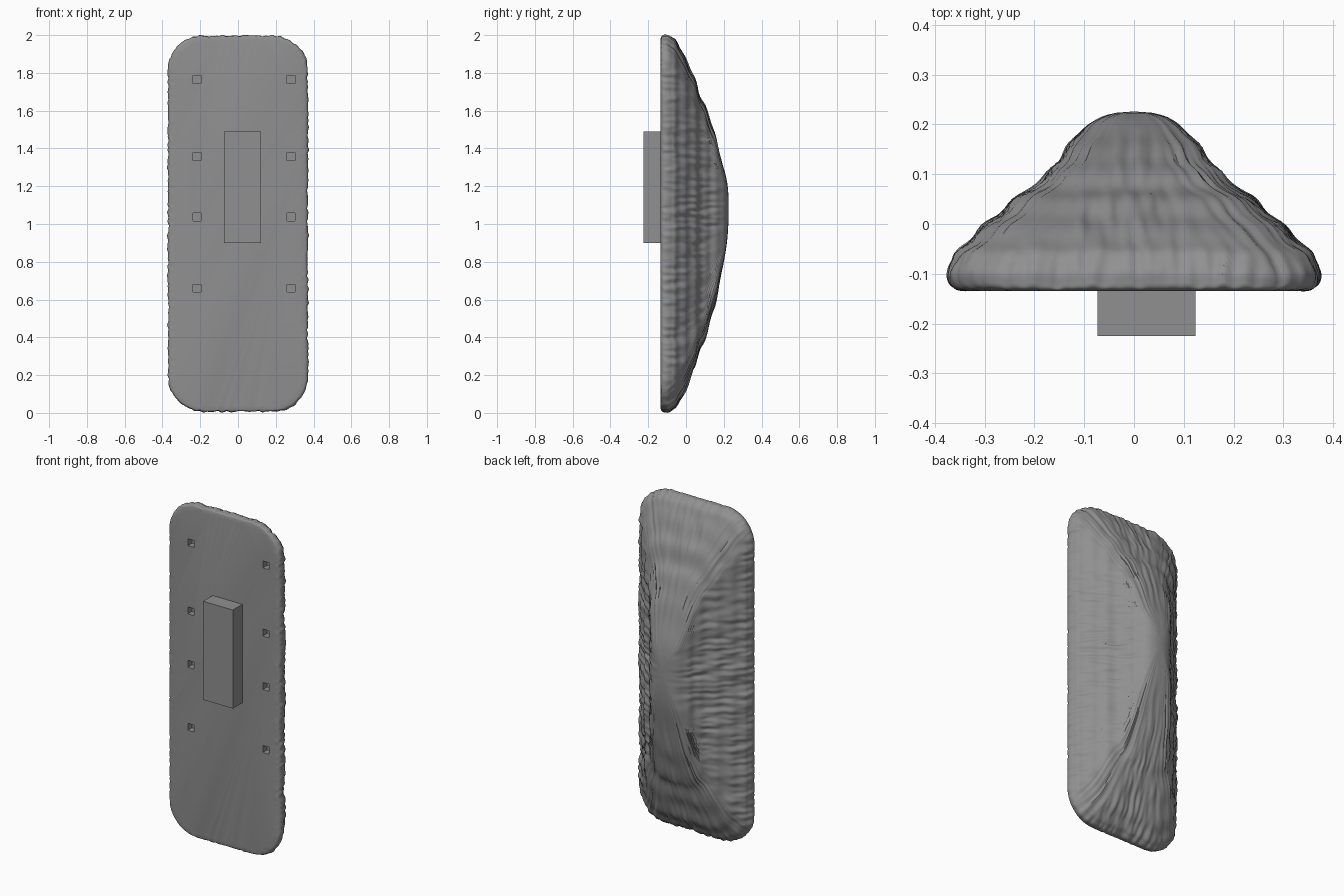
import bpy, bmesh, math
from mathutils import Vector, noise

if "Cube" in bpy.data.objects:
    bpy.data.objects.remove(bpy.data.objects["Cube"])

# Contour rings of the shell: y, half width, bottom z, top z, corner radius
RINGS = [
    (-0.135, 0.335, 0.035, 1.97, 0.17), (-0.130, 0.360, 0.012, 1.992, 0.18),
    (-0.115, 0.370, 0.008, 1.996, 0.185), (-0.095, 0.369, 0.008, 1.995, 0.185),
    (-0.070, 0.357, 0.025, 1.980, 0.185), (-0.040, 0.332, 0.060, 1.945, 0.18),
    (0.000, 0.288, 0.130, 1.860, 0.17), (0.045, 0.238, 0.255, 1.765, 0.15),
    (0.070, 0.205, 0.330, 1.690, 0.14), (0.100, 0.168, 0.400, 1.620, 0.125),
    (0.150, 0.132, 0.570, 1.480, 0.105), (0.190, 0.100, 0.750, 1.330, 0.08),
    (0.213, 0.066, 0.880, 1.240, 0.05), (0.223, 0.035, 0.980, 1.180, 0.026),
]

grey = bpy.data.materials.new("dark_grey")
grey.diffuse_color = (0.28, 0.28, 0.28, 1)
grey.use_nodes = True
grey.node_tree.nodes["Principled BSDF"].inputs["Base Color"].default_value = grey.diffuse_color


def ring_points(hw, z0, z1, r):
    """Rounded rectangle points with outward directions."""
    pts, arc, side_z, side_x = [], 32, 200, 50
    corners = [(hw - r, z0 + r, -90), (hw - r, z1 - r, 0),
               (-hw + r, z1 - r, 90), (-hw + r, z0 + r, 180)]
    for i, (cx, cz, a0) in enumerate(corners):
        for k in range(arc + 1):
            a = math.radians(a0 + 90 * k / arc)
            pts.append((cx + r * math.cos(a), cz + r * math.sin(a), math.cos(a), math.sin(a)))
        nx, nz, na = corners[(i + 1) % 4]
        a = math.radians(na)
        ex, ez = nx + r * math.cos(a), nz + r * math.sin(a)
        sx, sz = pts[-1][:2]
        n = side_z if i % 2 == 0 else side_x
        for k in range(1, n):
            t = k / n
            pts.append((sx + (ex - sx) * t, sz + (ez - sz) * t, math.cos(a), math.sin(a)))
    return pts


def spline(a, b, c, d, t):
    return tuple(0.5 * (2 * q + (r - p) * t + (2 * p - 5 * q + 4 * r - s) * t * t
                 + (3 * q - p - 3 * r + s) * t ** 3) for p, q, r, s in zip(a, b, c, d))


def fold_height(x, y, z, nx, nz):
    """Fine folds that run outward across each side, fanning at the corners."""
    f = 42
    across = noise.noise(Vector((x * 8 + 3, y * 8, z * f)))
    along = noise.noise(Vector((x * f, y * 8 + 7, z * 8)))
    fan = noise.noise(Vector((nx * 9, nz * 9, y * 8)))
    w = nx * nx
    mix = 4 * w * (1 - w)
    return (1 - mix) * (w * across + (1 - w) * along) + mix * fan


def make_object(name, bm):
    bmesh.ops.recalc_face_normals(bm, faces=bm.faces)
    me = bpy.data.meshes.new(name)
    bm.to_mesh(me)
    bm.free()
    me.materials.append(grey)
    ob = bpy.data.objects.new(name, me)
    bpy.context.collection.objects.link(ob)
    return ob


def add_box(bm, x0, x1, y0, y1, z0, z1):
    vs = bmesh.ops.create_cube(bm, size=1)["verts"]
    for v in vs:
        v.co = Vector(((x0 + x1) / 2 + v.co.x * (x1 - x0),
                       (y0 + y1) / 2 + v.co.y * (y1 - y0),
                       (z0 + z1) / 2 + v.co.z * (z1 - z0)))


# Shell: lofted contours with fine folds, soft ripples and concentric terraces
levels = []
steps = 5
for i in range(len(RINGS) - 1):
    for s in range(steps):
        levels.append(spline(RINGS[max(i - 1, 0)], RINGS[i], RINGS[i + 1],
                             RINGS[min(i + 2, len(RINGS) - 1)], s / steps))
levels.append(RINGS[-1])
bm = bmesh.new()
loops = []
for li, (y, hw, z0, z1, r) in enumerate(levels):
    fade = min(1, li / 8) * max(0.1, min(1, (0.235 - y) / 0.1))
    terrace = 0.0025 * math.sin((y + 0.13) * 2 * math.pi / 0.055) if y > -0.08 else 0
    loop = []
    for x, z, nx, nz in ring_points(hw, z0, z1, r):
        soft = noise.noise(Vector((x * 9, y * 9, z * 9)))
        d = fade * (0.008 * fold_height(x, y, z, nx, nz) + 0.005 * soft + terrace)
        loop.append(bm.verts.new((x + nx * d, y + d * 0.7, z + nz * d)))
    loops.append(loop)
count = len(loops[0])
for a, b in zip(loops, loops[1:]):
    for j in range(count):
        k = (j + 1) % count
        bm.faces.new((a[j], a[k], b[k], b[j]))
bm.faces.new(loops[0])
# rounded crest cap
crest = bm.verts.new((0, 0.226, 1.08))
for j in range(count):
    bm.faces.new((loops[-1][j], loops[-1][(j + 1) % count], crest))
shell = make_object("shell", bm)

# Square peg sockets cut into the flat front
bm = bmesh.new()
for x in (-0.217, 0.28):
    for z in (1.765, 1.357, 1.037, 0.66):
        add_box(bm, x - 0.021, x + 0.021, -0.2, -0.095, z - 0.021, z + 0.021)
cutter = make_object("socket_cutter", bm)
cutter.hide_render = True
cut = shell.modifiers.new("sockets", "BOOLEAN")
cut.object = cutter
cut.operation = "DIFFERENCE"
cut.solver = "EXACT"
bpy.context.view_layer.objects.active = shell
shell.select_set(True)
bpy.ops.object.modifier_apply(modifier=cut.name)
bpy.data.objects.remove(cutter)
bpy.ops.object.shade_smooth_by_angle(angle=math.radians(40))

# Grip block on the front
bm = bmesh.new()
add_box(bm, -0.073, 0.123, -0.225, -0.12, 0.90, 1.49)
make_object("grip_block", bm)
